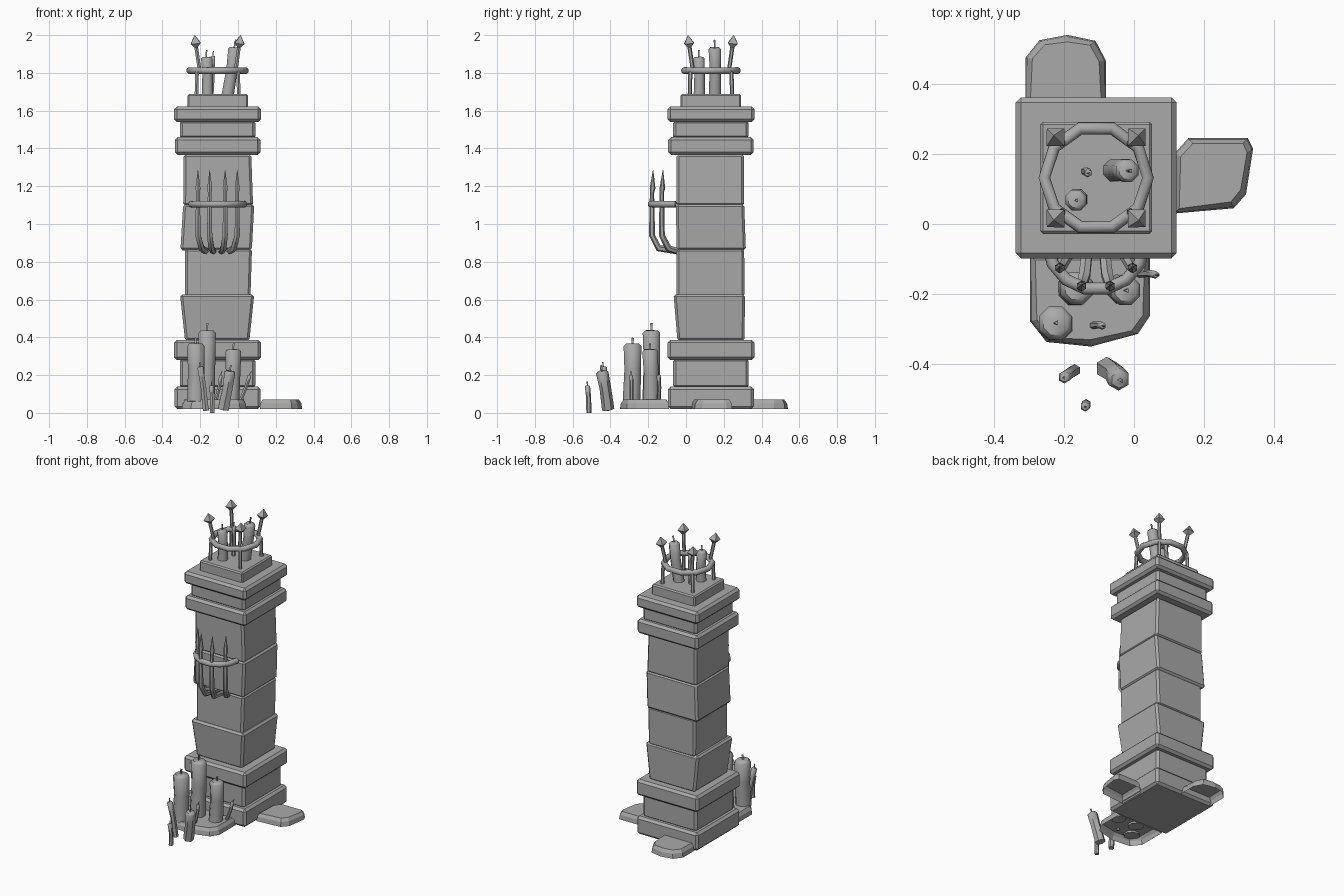
import bpy, bmesh, math
from mathutils import Vector

if "Cube" in bpy.data.objects:
    bpy.data.objects.remove(bpy.data.objects["Cube"])

stone = bpy.data.materials.new("grey_stone")
stone.diffuse_color = (0.4, 0.4, 0.4, 1)
stone.use_nodes = True
stone.node_tree.nodes["Principled BSDF"].inputs["Base Color"].default_value = stone.diffuse_color
CX, CY = -0.108, 0.132  # pillar axis


def finish(name, bm, bevel=0, angle=30):
    bmesh.ops.recalc_face_normals(bm, faces=bm.faces)
    me = bpy.data.meshes.new(name)
    bm.to_mesh(me)
    bm.free()
    ob = bpy.data.objects.new(name, me)
    bpy.context.collection.objects.link(ob)
    me.materials.append(stone)
    if bevel:
        mod = ob.modifiers.new("edge", 'BEVEL')
        mod.width, mod.segments = bevel, 1
    if angle:
        bpy.ops.object.select_all(action='DESELECT')
        ob.select_set(True)
        bpy.context.view_layer.objects.active = ob
        bpy.ops.object.shade_smooth_by_angle(angle=math.radians(angle))
    return ob


def block(name, z0, z1, low, high, bevel=0.013):
    """Tapered block; low and high are (x0, x1, y0, y1)."""
    bm = bmesh.new()
    rings = []
    for z, (x0, x1, y0, y1) in ((z0, low), (z1, high)):
        rings.append([bm.verts.new((x, y, z)) for x, y in
                      ((x0, y0), (x1, y0), (x1, y1), (x0, y1))])
    a, b = rings
    bm.faces.new(a[::-1])
    bm.faces.new(b)
    for i in range(4):
        j = (i + 1) % 4
        bm.faces.new((a[i], a[j], b[j], b[i]))
    return finish(name, bm, bevel, 0)


def tube(name, pts, radii, sides=8, closed=False, angle=50):
    """Sweep a polygon along points with one radius per point."""
    pts = [Vector(p) for p in pts]
    n = len(pts)
    bm = bmesh.new()
    rings = []
    for i, p in enumerate(pts):
        if closed:
            t = pts[(i + 1) % n] - pts[i - 1]
        else:
            t = pts[min(i + 1, n - 1)] - pts[max(i - 1, 0)]
        q = Vector((0, 0, 1)).rotation_difference(t.normalized())
        rings.append([bm.verts.new(p + q @ Vector((
            radii[i] * math.cos(2 * math.pi * (k + .5) / sides),
            radii[i] * math.sin(2 * math.pi * (k + .5) / sides), 0)))
            for k in range(sides)])
    for i in range(n if closed else n - 1):
        a, b = rings[i], rings[(i + 1) % n]
        for k in range(sides):
            j = (k + 1) % sides
            bm.faces.new((a[k], a[j], b[j], b[k]))
    if not closed:
        bm.faces.new(rings[0][::-1])
        bm.faces.new(rings[-1])
    return finish(name, bm, 0, angle)


def candle(name, base, top, r, sides=8, wick=0.035):
    b, t = Vector(base), Vector(top)
    d = (t - b).normalized()
    mid = b.lerp(t, 0.55) + Vector((0.003, 0.003, 0))
    tube(name, [b, mid, t - d * r * .3, t], [r, r * .93, r, r * .72], sides)
    tube(name + "_wick", [t - d * .005, t + d * wick * .6, t + d * wick + Vector((.003, 0, 0))],
         [r * .1 + .002, r * .1 + .002, r * .1 + .003], 3, angle=0)


def slab(name, outline):
    """Open-bottomed paving stone with a sloped rim."""
    bm = bmesh.new()
    c = sum((Vector(p) for p in outline), Vector((0, 0))) / len(outline)
    rings = []
    for z, inset in ((.02, 0), (.05, .005), (.07, .02)):
        ring = []
        for p in outline:
            v = Vector(p) - c
            v = c + v * (1 - inset / v.length)
            ring.append(bm.verts.new((v.x, v.y, z)))
        rings.append(ring)
    n = len(outline)
    for a, b in zip(rings, rings[1:]):
        for i in range(n):
            j = (i + 1) % n
            bm.faces.new((a[i], a[j], b[j], b[i]))
    bm.faces.new(rings[-1])
    ob = finish(name, bm, 0, 0)
    # make sure the top faces up on the open shell
    if ob.data.polygons[-1].normal.z < 0:
        ob.data.flip_normals()


# Square mouldings of the pillar: z0, z1, half width
for name, z0, z1, h in (("plinth", .02, .14, .228), ("plinth_neck", .13, .29, .2),
                        ("plinth_cap", .28, .387, .23), ("lower_collar", 1.365, 1.46, .226),
                        ("collar_neck", 1.45, 1.55, .2), ("upper_collar", 1.54, 1.622, .23),
                        ("top_slab", 1.61, 1.687, .16)):
    r = (CX - h, CX + h, CY - h, CY + h)
    block(name, z0, z1, r, r, .008 if name == "top_slab" else .015)

# Uneven shaft courses
block("shaft_course_1", .38, .628, (-.28, .06, -.045, .31), (-.307, .086, -.066, .312))
block("shaft_course_2", .615, .87, (-.28, .066, -.05, .31), (-.28, .074, -.05, .308))
block("shaft_course_3", .86, 1.105, (-.305, .073, -.05, .317), (-.29, .086, -.053, .308))
block("shaft_course_4", 1.095, 1.37, (-.29, .08, -.05, .308), (-.288, .07, -.05, .308))

# Paving stones
slab("front_stone", [(-.297, -.09), (-.297, -.277), (-.25, -.337), (-.123, -.35),
                     (.011, -.314), (.045, -.263), (.045, -.09)])
slab("side_stone", [(.115, .03), (.285, .045), (.32, .085), (.34, .215),
                    (.325, .245), (.155, .245), (.115, .2)])
slab("back_stone", [(-.08, .34), (-.08, .466), (-.11, .523), (-.19, .54),
                    (-.27, .525), (-.31, .475), (-.31, .34)])

# Crown ring on top
tube("crown_ring", [(CX + .148 * math.cos(a), CY + .148 * math.sin(a), 1.812)
                    for a in (i * math.pi / 5 for i in range(10))], [.018] * 10, 8, True)

# Crown posts with pointed heads
for sx in (-1, 1):
    for sy in (-1, 1):
        def P(o, z):
            return (CX + sx * o, CY + sy * o, z)
        tube("crown_post", [P(.112, 1.68), P(.109, 1.80), P(.098, 1.83), P(.116, 1.955)],
             [.011, .011, .011, .011], 6)
        tube("crown_spearhead", [P(.114, 1.935), P(.116, 1.957), P(.121, 2.0)],
             [.012, .036, .001], 4, angle=0)

# Wall basket: half ring and four bent spikes
arc = [math.pi + i * math.pi / 7 for i in range(8)]
tube("basket_ring", [(CX + .138 * math.cos(a), -.055 + .133 * math.sin(a), 1.105) for a in arc],
     [.018] * 8, 8)
for x, y, bx in ((-.212, -.128, -.17), (-.15, -.18, -.13), (-.068, -.18, -.088), (-.004, -.128, -.045)):
    tube("basket_spike", [(bx, -.04, .855), (bx + (x - bx) * .55, y + .035, .872), (x, y, .94),
                          (x, y, 1.1), (x, y, 1.165), (x, y + .003, 1.19), (x, y + .006, 1.287)],
         [.017, .018, .016, .013, .011, .015, .001], 6)

# Candles inside the crown
candle("crown_candle_left", (-.162, .07, 1.68), (-.166, .068, 1.885), .032)
candle("crown_candle_right", (-.055, .153, 1.68), (-.018, .152, 1.935), .035, wick=.04)
candle("crown_candle_thin", (-.14, .15, 1.68), (-.132, .145, 1.89), .012, 6, .025)

# Candles on the front stone
candle("tall_candle", (-.17, -.185, .06), (-.163, -.183, .437), .05, wick=.038)
candle("left_candle", (-.223, -.288, .06), (-.224, -.283, .367), .051, wick=.03)
candle("right_candle", (-.035, -.185, .06), (-.024, -.19, .337), .045, wick=.03)
candle("thin_candle_front", (-.118, -.29, .06), (-.09, -.291, .2), .011, 6, .02)
candle("thin_candle_side", (.012, -.143, .06), (.062, -.145, .2), .011, 6, .02)

# Loose candles on the ground
candle("ground_candle_right", (-.078, -.412, .018), (-.042, -.445, .222), .033, 6, .03)
candle("ground_candle_left", (-.17, -.418, .012), (-.2, -.438, .245), .018, 6, .025)
candle("ground_candle_small", (-.137, -.514, 0), (-.14, -.522, .145), .014, 6, .02)
